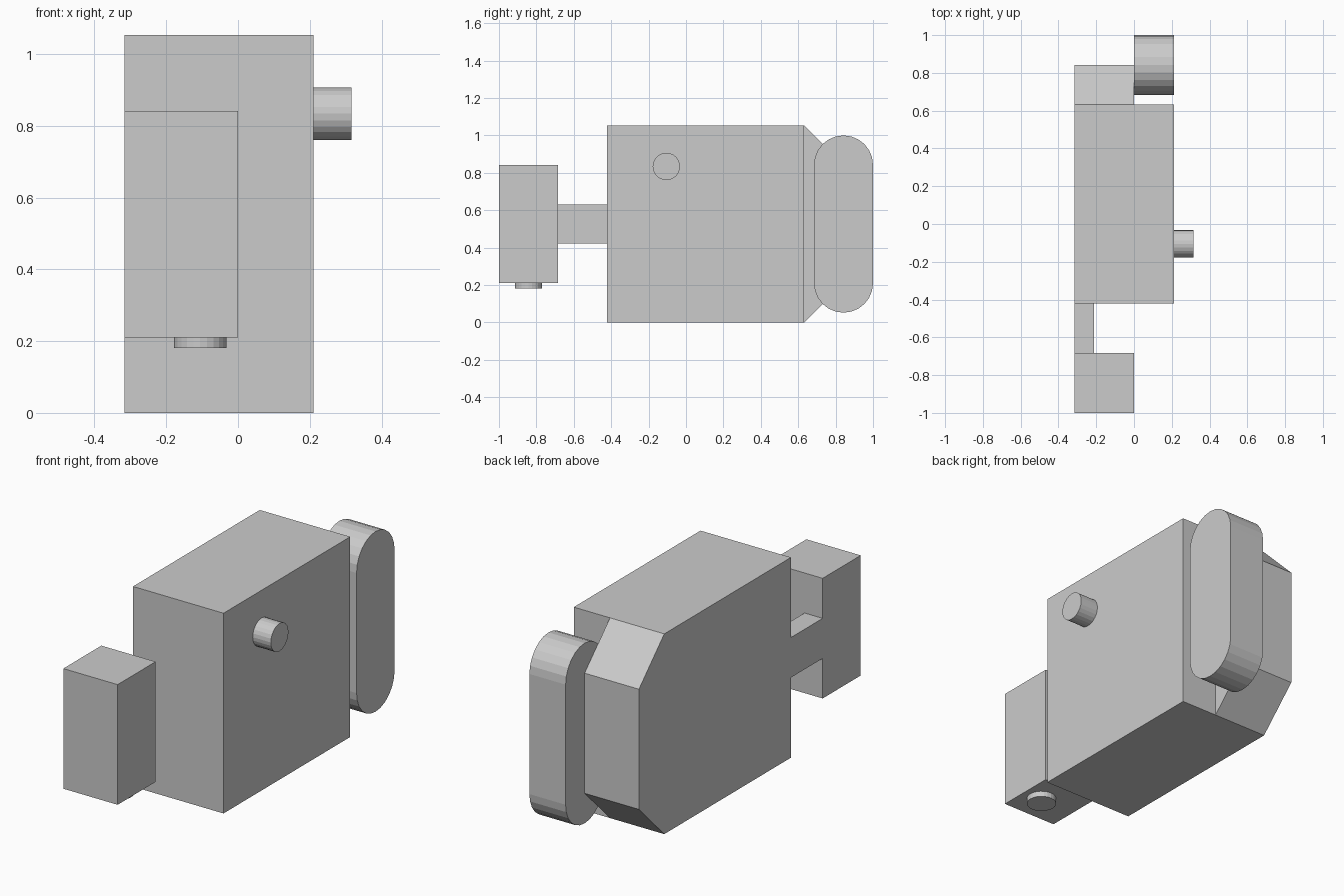
import bpy, bmesh, math
from mathutils import Vector

if "Cube" in bpy.data.objects:
    bpy.data.objects.remove(bpy.data.objects["Cube"])

U = 1 / 19  # modelling grid step


def extrude_x(name, profile, x0, x1):
    """Solid made by pushing a (y, z) outline from x0 to x1."""
    bm = bmesh.new()
    face = bm.faces.new([bm.verts.new((x0, y, z)) for y, z in profile])
    ext = bmesh.ops.extrude_face_region(bm, geom=[face])
    verts = [g for g in ext["geom"] if isinstance(g, bmesh.types.BMVert)]
    bmesh.ops.translate(bm, verts=verts, vec=Vector((x1 - x0, 0, 0)))
    bmesh.ops.recalc_face_normals(bm, faces=bm.faces[:])
    mesh = bpy.data.meshes.new(name)
    bm.to_mesh(mesh)
    bm.free()
    obj = bpy.data.objects.new(name, mesh)
    bpy.context.collection.objects.link(obj)
    return obj


def box(name, x0, x1, y0, y1, z0, z1):
    return extrude_x(name, [(y0, z0), (y1, z0), (y1, z1), (y0, z1)], x0, x1)


def arc(cy, cz, r, start, end, steps):
    angles = [math.radians(start + (end - start) * i / steps) for i in range(steps + 1)]
    return [(cy + r * math.cos(a), cz + r * math.sin(a)) for a in angles]


def cylinder(name, location, radius, depth, rotation=(0, 0, 0)):
    bpy.ops.mesh.primitive_cylinder_add(vertices=24, radius=radius, depth=depth,
                                        location=location, rotation=rotation)
    bpy.context.object.name = name


# Main housing
box("main_body", -6 * U, 4 * U, -8 * U, 12 * U, 0, 20 * U)

# Tapered rear block, chamfered above and below
extrude_x("rear_block", [(12 * U, 0), (16 * U, 4 * U), (16 * U, 16 * U), (12 * U, 20 * U)],
          -6 * U, 0)

# Rounded plate beside the rear block
extrude_x("rounded_plate",
          arc(16 * U, 16 * U, 3 * U, 0, 180, 12) + arc(16 * U, 4 * U, 3 * U, 180, 360, 12),
          0, 4 * U)

# Front block carried on a thin arm
box("front_block", -6 * U, 0, -19 * U, -13 * U, 4 * U, 16 * U)
box("connecting_arm", -6 * U, -4 * U, -13 * U, -8 * U, 8 * U, 12 * U)

# Side knob and the button under the front block
cylinder("side_knob", (5 * U, -2 * U, 0.834), 0.073, 2 * U, (0, math.pi / 2, 0))
cylinder("bottom_button", (-2 * U, -16 * U, 0.196), 0.073, 0.03)
